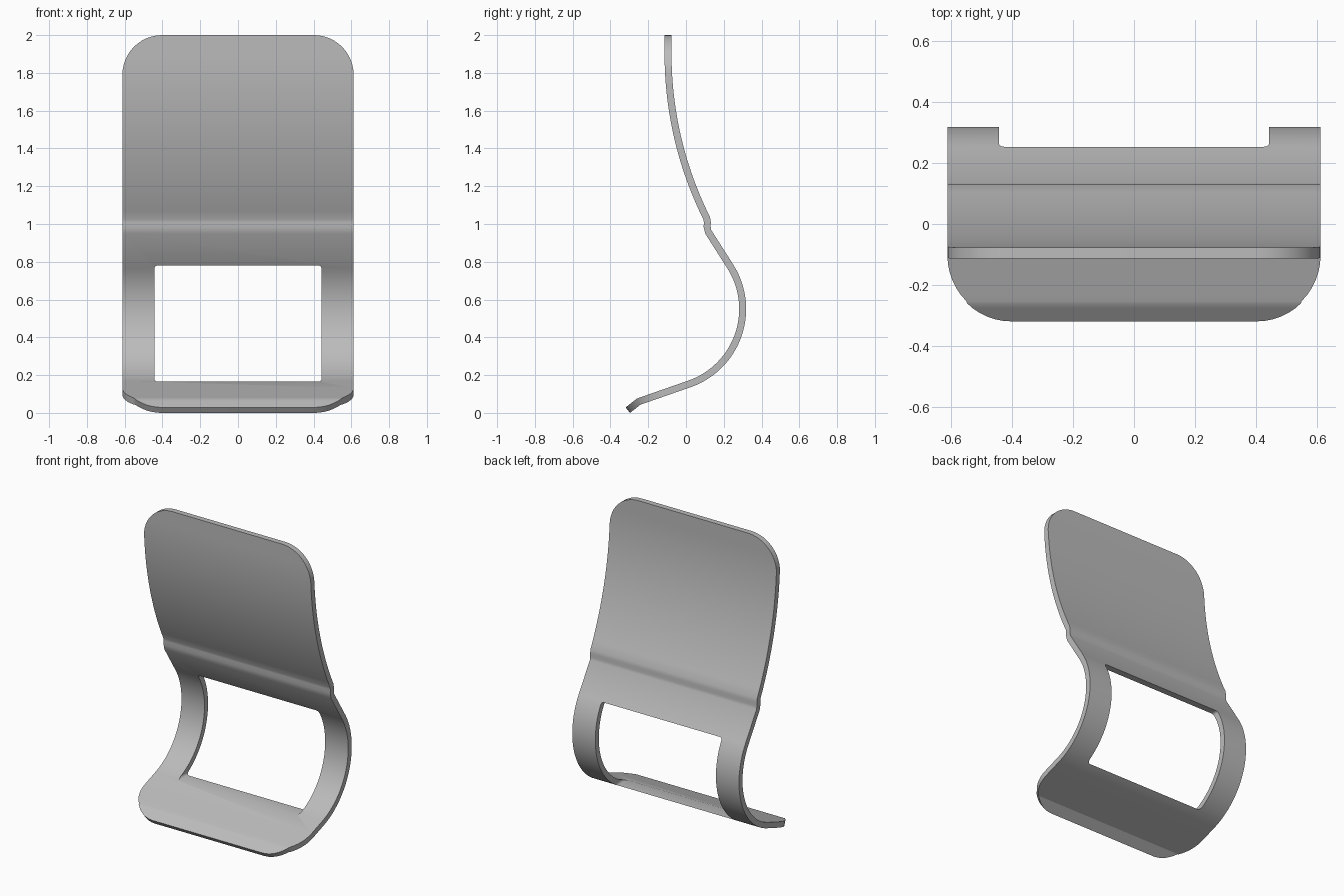
import bpy, bmesh
from math import sin, cos, pi, radians, sqrt
from mathutils import Vector

cube = bpy.data.objects.get("Cube")
if cube:
    bpy.data.objects.remove(cube, do_unlink=True)

HALF_W, THICK, CORNER = 0.612, 0.037, 0.21

grey = bpy.data.materials.new("satin_grey")
grey.use_nodes = True
grey.diffuse_color = (0.5, 0.5, 0.5, 1)
grey.node_tree.nodes["Principled BSDF"].inputs["Base Color"].default_value = (0.5, 0.5, 0.5, 1)


def make_object(name, bm):
    bmesh.ops.recalc_face_normals(bm, faces=bm.faces)
    mesh = bpy.data.meshes.new(name)
    bm.to_mesh(mesh)
    bm.free()
    mesh.materials.append(grey)
    ob = bpy.data.objects.new(name, mesh)
    bpy.context.collection.objects.link(ob)
    return ob


# Side profile centre line (y, z), from the top edge down to the front lip
def back_y(z):
    drop = max(0, 1.9 - z)
    return -0.095 + 1.95 - sqrt(1.95 ** 2 - drop ** 2)


ease = [CORNER * (1 - cos(i * pi / 24)) for i in range(13)]
path = [(back_y(2 - d), 2 - d) for d in ease]
path += [(back_y(z), z) for z in (1.79 - 0.76 * i / 16 for i in range(1, 17))]
path += [(0.113, 1.01), (0.112, 0.985), (0.118, 0.958)]          # crease
for i in range(33):                                              # rear bulge
    a = radians(32.5 - 103.5 * i / 32)
    path.append((-0.12 + 0.42 * cos(a), 0.55 + 0.42 * sin(a)))
tip, bend, start = Vector((-0.308, 0.0145)), Vector((-0.25, 0.06)), Vector(path[-1])


def lip_z(y):
    a, b = (tip, bend) if y < bend.x else (bend, start)
    return a.y + (b.y - a.y) * (y - a.x) / (b.x - a.x)


lip = sorted([tip.x + d for d in ease] + [bend.x], reverse=True)
path += [(y, lip_z(y)) for y in lip]
path = [Vector(p) for p in path]


# Half width narrows at both ends to round the corners
def half_width(p):
    d = min(2 - p.y, p.x - tip.x if p.y < 0.5 else 9, CORNER)
    return HALF_W - CORNER + sqrt(max(0, CORNER ** 2 - (CORNER - max(d, 0)) ** 2))


# Bent sheet body, one closed four-point section per station
bm = bmesh.new()
rings = []
for i, p in enumerate(path):
    t = (path[min(i + 1, len(path) - 1)] - path[max(i - 1, 0)]).normalized()
    n = Vector((-t.y, t.x)) * THICK / 2
    w = half_width(p)
    rings.append([bm.verts.new((x, q.x, q.y))
                  for x, q in ((-w, p + n), (w, p + n), (w, p - n), (-w, p - n))])
for a, b in zip(rings, rings[1:]):
    for k in range(4):
        m = (k + 1) % 4
        bm.faces.new((a[k], a[m], b[m], b[k]))
bm.faces.new(rings[0])
bm.faces.new(rings[-1])
body = make_object("bent_sheet_stand", bm)

# Rounded window cut straight through from front to back
bm = bmesh.new()
outline, r = [], 0.018
for k, (sx, z) in enumerate(((1, 0.78 - r), (-1, 0.78 - r), (-1, 0.165 + r), (1, 0.165 + r))):
    for j in range(6):
        a = (k + j / 5) * pi / 2
        outline.append(bm.verts.new((sx * (0.443 - r) + r * cos(a), -0.2, z + r * sin(a))))
face = bm.faces.new(outline)
ext = bmesh.ops.extrude_face_region(bm, geom=[face])
bmesh.ops.translate(bm, vec=(0, 0.8, 0),
                    verts=[g for g in ext["geom"] if isinstance(g, bmesh.types.BMVert)])
cutter = make_object("window_cutter", bm)
cutter.hide_render = True

mod = body.modifiers.new("window", "BOOLEAN")
mod.operation, mod.solver, mod.object = "DIFFERENCE", "EXACT", cutter
bpy.ops.object.select_all(action="DESELECT")
body.select_set(True)
bpy.context.view_layer.objects.active = body
bpy.ops.object.modifier_apply(modifier=mod.name)
bpy.data.objects.remove(cutter, do_unlink=True)
bpy.ops.object.shade_smooth_by_angle(angle=radians(30))
